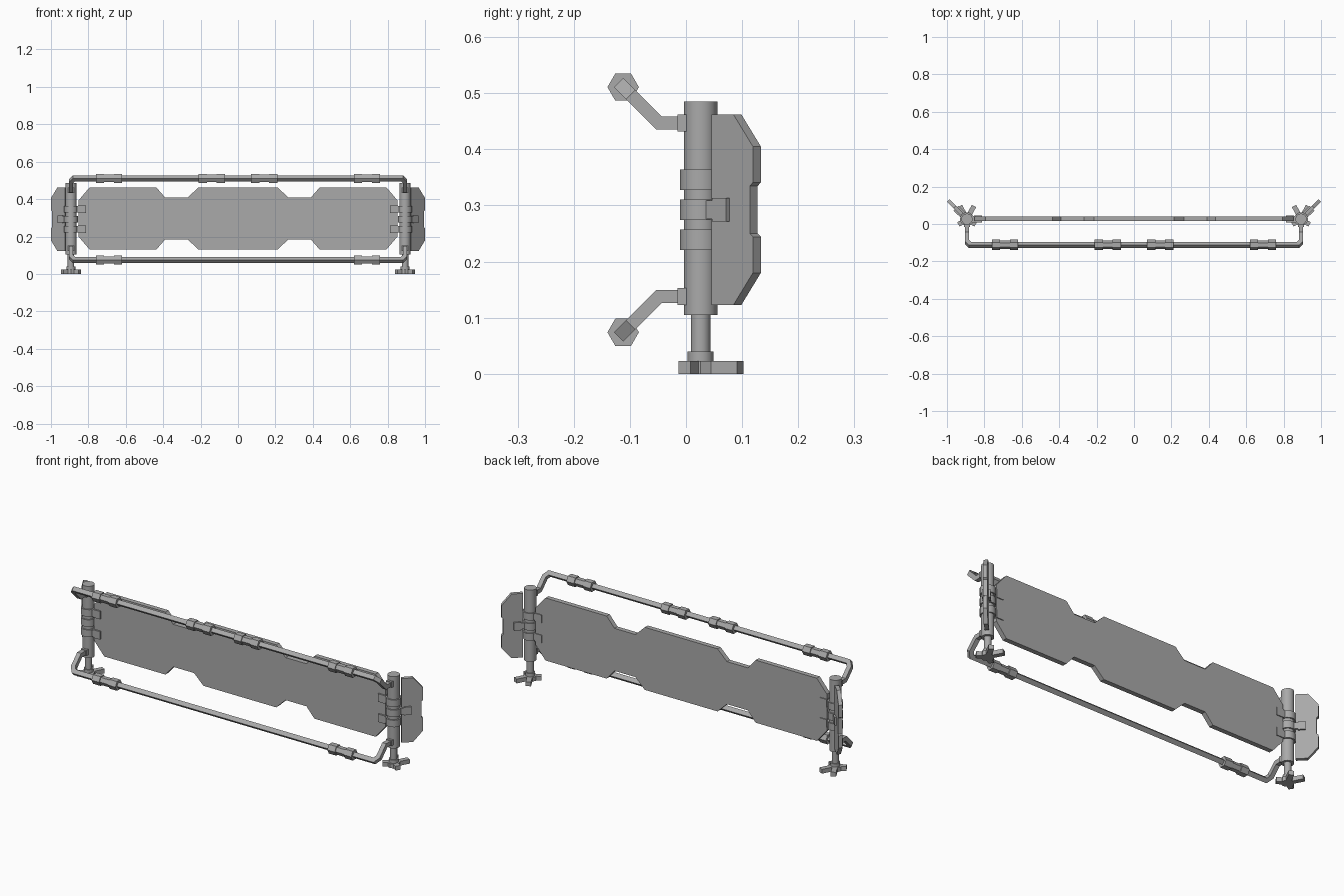
import bpy, bmesh, math
from mathutils import Vector, Matrix

if "Cube" in bpy.data.objects:
    bpy.data.objects.remove(bpy.data.objects["Cube"], do_unlink=True)

grey = bpy.data.materials.new("plain_grey")
grey.use_nodes = True
grey.diffuse_color = (0.4, 0.4, 0.4, 1)
grey.node_tree.nodes["Principled BSDF"].inputs["Base Color"].default_value = (0.4, 0.4, 0.4, 1)

POST_X, POST_Y, MID_Z = 0.893, 0.026, 0.2925


def finish(name, bm, smooth=False):
    bmesh.ops.recalc_face_normals(bm, faces=bm.faces)
    mesh = bpy.data.meshes.new(name)
    bm.to_mesh(mesh)
    bm.free()
    mesh.materials.append(grey)
    obj = bpy.data.objects.new(name, mesh)
    bpy.context.collection.objects.link(obj)
    if smooth:
        bpy.ops.object.select_all(action='DESELECT')
        obj.select_set(True)
        bpy.context.view_layer.objects.active = obj
        bpy.ops.object.shade_smooth_by_angle(angle=math.radians(35))
    return obj


def add_box(bm, low, high, frame=Matrix()):
    low, high = Vector(low), Vector(high)
    move = frame @ Matrix.Translation((low + high) / 2) @ Matrix.Diagonal((*(high - low), 1))
    bmesh.ops.create_cube(bm, size=1, matrix=move)


def add_rod(bm, radius, start, end, frame, sides=16):
    # cylinder along the frame's z axis
    move = frame @ Matrix.Translation((0, 0, (start + end) / 2))
    bmesh.ops.create_cone(bm, cap_ends=True, segments=sides, radius1=radius,
                          radius2=radius, depth=end - start, matrix=move)


def add_plate(bm, outline, thickness, frame):
    # outline in the frame's xz plane, extruded along its y axis
    face = bm.faces.new([bm.verts.new(frame @ Vector((x, -thickness / 2, z))) for x, z in outline])
    out = bmesh.ops.extrude_face_region(bm, geom=[face])
    shift = frame.to_3x3() @ Vector((0, thickness, 0))
    bmesh.ops.translate(bm, vec=shift, verts=[v for v in out['geom'] if isinstance(v, bmesh.types.BMVert)])


def add_square_tube(bm, path, half):
    # square section swept along a path with mitred corners
    path = [Vector(p) for p in path]
    ring = [path[0] + Vector((x * half, 0, z * half)) for x, z in ((-1, -1), (1, -1), (1, 1), (-1, 1))]
    rings = [[bm.verts.new(p) for p in ring]]
    for i in range(1, len(path)):
        d = (path[i] - path[i - 1]).normalized()
        nxt = (path[i + 1] - path[i]).normalized() if i + 1 < len(path) else d
        plane = d + nxt
        ring = [p + d * ((path[i] - p).dot(plane) / d.dot(plane)) for p in ring]
        rings.append([bm.verts.new(p) for p in ring])
        a, b = rings[-2:]
        for k in range(4):
            bm.faces.new((a[k], a[k - 1], b[k - 1], b[k]))
    bm.faces.new(rings[0])
    bm.faces.new(rings[-1])


# main panel: chamfered ends, two notches along top and bottom
half_top = [(0.853, 0.393), (0.794, 0.462), (0.436, 0.462), (0.39, 0.409), (0.268, 0.409), (0.213, 0.462)]
top = half_top + [(-x, z) for x, z in reversed(half_top)]
outline = top + [(x, 2 * 0.2965 - z) for x, z in reversed(top)]
bm = bmesh.new()
add_plate(bm, outline, 0.025, Matrix.Translation((0, 0.028, 0)))
finish("main_panel", bm)

for side, s in (("left", 1), ("right", -1)):
    post = Matrix.Translation((s * POST_X, POST_Y, 0))
    # frame whose x axis points outward and back, for the wing
    wing = post @ Matrix.Rotation(math.radians(90 - s * 45), 4, 'Z')
    # frame whose x axis points to the middle of the model
    inward = post @ Matrix.Rotation(math.pi if s > 0 else 0, 4, 'Z')

    bm = bmesh.new()
    add_rod(bm, 0.03, 0.105, 0.485, post)
    finish(side + "_post", bm, True)

    bm = bmesh.new()
    add_rod(bm, 0.0175, 0.02, 0.11, post)
    add_rod(bm, 0.023, 0.02, 0.04, post)
    finish(side + "_post_stem", bm, True)

    # four-toed foot, long toes to the back
    bm = bmesh.new()
    add_rod(bm, 0.032, 0, 0.0225, post, 8)
    for angle, length in ((62, 0.08), (118, 0.08), (-32, 0.054), (212, 0.054)):
        toe = post @ Matrix.Rotation(math.radians(angle), 4, 'Z')
        add_box(bm, (0, -0.013, 0), (length, 0.013, 0.0225), toe)
    finish(side + "_foot", bm)

    # angled wing with a shallow notch in its outer edge
    upper = [(0.037, 0.462), (0.093, 0.462), (0.142, 0.405), (0.142, 0.341), (0.134, 0.335)]
    bm = bmesh.new()
    add_plate(bm, upper + [(r, 2 * MID_Z - z) for r, z in reversed(upper)], 0.02, wing)
    finish(side + "_wing", bm)

    # clamps: collar on the post, neck, and a grip over the plate edge
    for label, frame, z, reach in (("upper_clamp", inward, 0.346, (0.038, 0.079)),
                                   ("lower_clamp", inward, 0.239, (0.038, 0.079)),
                                   ("wing_clamp", wing, MID_Z, (0.048, 0.083))):
        bm = bmesh.new()
        add_rod(bm, 0.037, z - 0.0185, z + 0.0185, post)
        add_box(bm, (0, -0.018, z - 0.0165), (reach[0], 0.018, z + 0.0165), frame)
        add_box(bm, (reach[0], -0.019, z - 0.021), (reach[1], 0.019, z + 0.021), frame)
        finish(side + "_" + label, bm, True)

    # sockets holding the rails
    bm = bmesh.new()
    for z in (0.447, 0.138):
        add_box(bm, (-0.016, -0.041, z - 0.015), (0.016, 0, z + 0.015), post)
    finish(side + "_rail_sockets", bm)

# bent rails and their hexagonal grips
for label, flip, grips in (("upper", 1, (-0.69, -0.14, 0.14, 0.69)), ("lower", -1, (-0.69, 0.69))):
    bend = [(0.893, 0.0, 0.1545), (0.893, -0.048, 0.1545), (0.893, -0.096, 0.2025), (0.877, -0.112, 0.2185)]
    path = [(-x, y, MID_Z + flip * z) for x, y, z in bend]
    path += [(-x, y, z) for x, y, z in reversed(path)]
    bm = bmesh.new()
    add_square_tube(bm, path, 0.0115)
    finish(label + "_rail", bm)
    for i, x in enumerate(grips):
        axis = Matrix.Translation((x, -0.112, path[3][2])) @ Matrix.Rotation(math.pi / 2, 4, 'Y')
        axis = axis @ Matrix.Rotation(math.pi / 2, 4, 'Z') @ Matrix.Rotation(math.pi / 2, 4, 'Z')
        bm = bmesh.new()
        add_rod(bm, 0.028, -0.07, -0.026, axis, 6)
        add_rod(bm, 0.0225, -0.03, 0.03, axis, 6)
        add_rod(bm, 0.028, 0.026, 0.07, axis, 6)
        finish(label + "_rail_grip_" + str(i + 1), bm)
